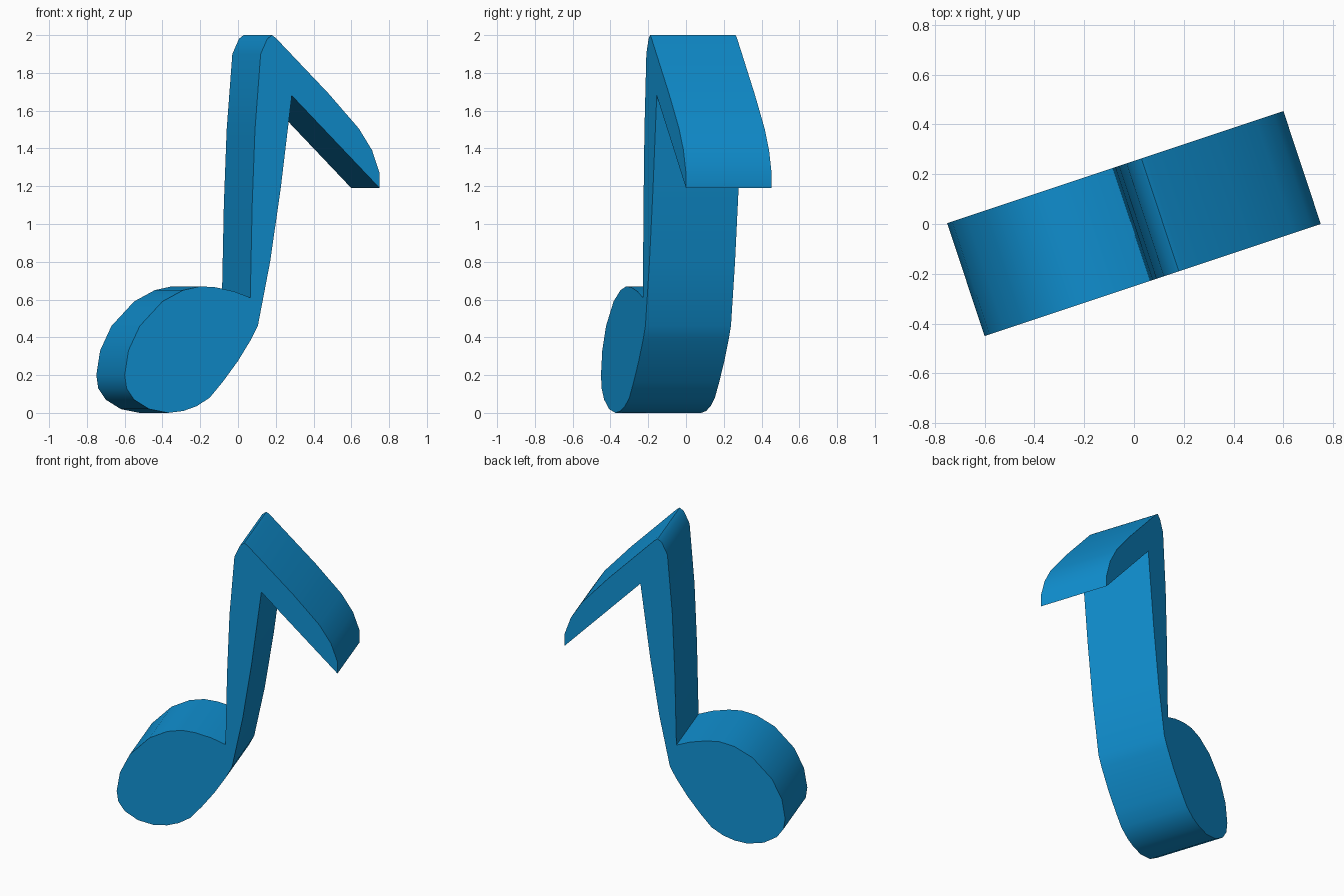
import bpy, bmesh
from mathutils import Vector
import math

if "Cube" in bpy.data.objects:
    bpy.data.objects.remove(bpy.data.objects["Cube"])

# Single flat colour
blue = bpy.data.materials.new("bright blue")
blue.diffuse_color = (0.005, 0.275, 0.63, 1)
blue.use_nodes = True
blue.node_tree.nodes["Principled BSDF"].inputs["Base Color"].default_value = blue.diffuse_color

# Outline of the note as seen from the front (x, z), counter-clockwise
note_head_bottom = [(-0.60, 0.20), (-0.59, 0.13), (-0.55, 0.07), (-0.47, 0.02),
                    (-0.37, 0.00), (-0.29, 0.01), (-0.22, 0.035), (-0.15, 0.08)]
stem_right = [(-0.08, 0.165), (0.00, 0.275), (0.07, 0.39), (0.105, 0.46),
              (0.17, 0.80), (0.225, 1.18), (0.285, 1.68)]
flag = [(0.75, 1.19), (0.75, 1.27), (0.71, 1.39), (0.64, 1.505),
        (0.48, 1.69), (0.20, 1.985), (0.18, 2.00), (0.155, 1.98)]
stem_left = [(0.12, 1.90), (0.09, 1.50), (0.075, 1.10), (0.065, 0.61)]
note_head_top = [(-0.02, 0.643), (-0.12, 0.665), (-0.20, 0.67), (-0.29, 0.65),
                 (-0.40, 0.59), (-0.52, 0.46), (-0.58, 0.33)]
outline = note_head_bottom + stem_right + flag + stem_left + note_head_top

# Front plane is turned about 18 degrees; extrude straight back from it
bm = bmesh.new()
front = bm.faces.new([bm.verts.new((x, -0.45 + (x + 0.6) / 3, z)) for x, z in outline])
back = bmesh.ops.extrude_face_region(bm, geom=[front], use_keep_orig=True)
bmesh.ops.translate(bm, vec=Vector((-0.15, 0.453, 0)),
                    verts=[v for v in back["geom"] if isinstance(v, bmesh.types.BMVert)])
bmesh.ops.recalc_face_normals(bm, faces=bm.faces)

mesh = bpy.data.meshes.new("music_note")
bm.to_mesh(mesh)
bm.free()
mesh.materials.append(blue)
note = bpy.data.objects.new("music_note", mesh)
bpy.context.collection.objects.link(note)

# Smooth rim, crisp front and back edges
bpy.context.view_layer.objects.active = note
note.select_set(True)
bpy.ops.object.shade_smooth_by_angle(angle=math.radians(40))
